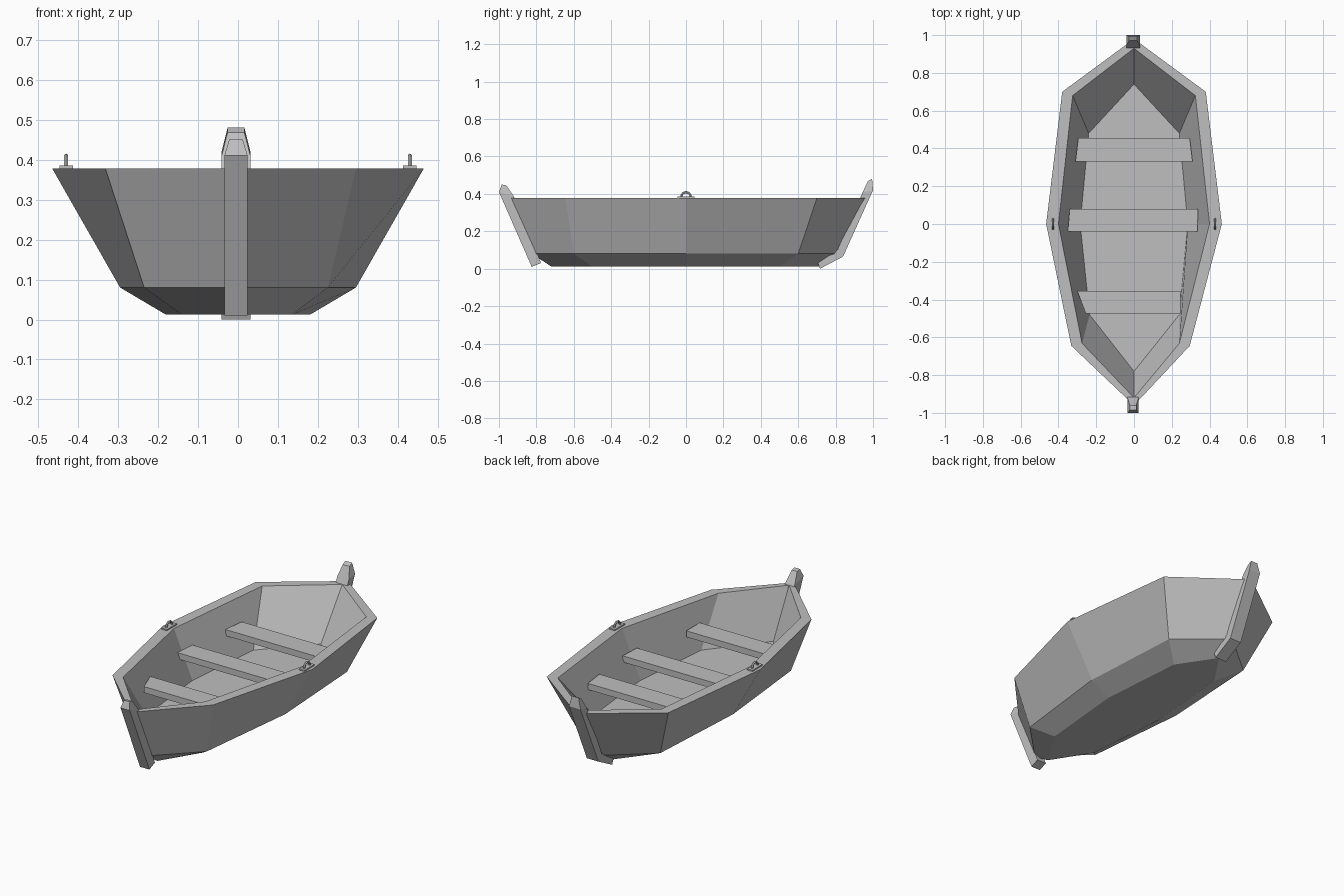
import bpy, math
from mathutils import Vector

cube = bpy.data.objects.get("Cube")
if cube:
    bpy.data.objects.remove(cube, do_unlink=True)

# One grey colour for everything
GREY = (0.52, 0.52, 0.52, 1)
mat = bpy.data.materials.new("weathered grey")
mat.use_nodes = True
mat.diffuse_color = GREY
mat.node_tree.nodes["Principled BSDF"].inputs["Base Color"].default_value = GREY


def loft(name, rings):
    """Skin a list of equal-length closed rings and cap both ends."""
    n = len(rings[0])
    verts = [v for ring in rings for v in ring]
    faces = []
    for r in range(len(rings) - 1):
        a, b = r * n, (r + 1) * n
        for i in range(n):
            j = (i + 1) % n
            faces.append((a + i, a + j, b + j, b + i))
    faces.append(tuple(reversed(range(n))))
    faces.append(tuple(range(len(verts) - n, len(verts))))
    mesh = bpy.data.meshes.new(name)
    mesh.from_pydata(verts, [], faces)
    mesh.materials.append(mat)
    obj = bpy.data.objects.new(name, mesh)
    bpy.context.collection.objects.link(obj)
    return obj


def outline(z, stern, back, mid, front, bow):
    """Eight-sided boat outline; front = (right x, left x, y)."""
    bx, by = back
    fr, fl, fy = front
    return [(0, stern, z), (-bx, by, z), (-mid, 0, z), (fr, fy, z),
            (0, bow, z), (fl, fy, z), (mid, 0, z), (bx, by, z)]


# Hull: bottom, chine, outer rim, inner rim, floor
loft("hull", [
    outline(0.012, 0.71, (0.14, 0.50), 0.18, (-0.14, 0.135, -0.50), -0.72),
    outline(0.08, 0.82, (0.26, 0.60), 0.295, (-0.235, 0.225, -0.60), -0.825),
    outline(0.378, 0.98, (0.38, 0.70), 0.465, (-0.332, 0.295, -0.645), -0.96),
    outline(0.378, 0.93, (0.325, 0.68), 0.40, (-0.275, 0.24, -0.632), -0.92),
    outline(0.115, 0.74, (0.24, 0.48), 0.285, (-0.235, 0.24, -0.48), -0.78),
])


# Bench seats: y range, right end x and left end x at each edge
def seat(name, y0, y1, ends0, ends1, top=0.27, thick=0.035):
    loft(name, [[(ends0[0], y0, z), (ends0[1], y0, z),
                 (ends1[1], y1, z), (ends1[0], y1, z)] for z in (top - thick, top)])


seat("front_seat", -0.475, -0.355, (-0.255, 0.247), (-0.30, 0.247))
seat("middle_seat", -0.04, 0.08, (-0.35, 0.335), (-0.34, 0.34))
seat("rear_seat", 0.33, 0.455, (-0.31, 0.31), (-0.295, 0.295))


# Posts: sections of outer (y, z), inner (y, z), half width
def post(name, sections, cx=-0.005):
    loft(name, [[(cx - w, *o), (cx + w, *o), (cx + w, *i), (cx - w, *i)]
                for o, i, w in sections])


post("bow_post", [
    ((-0.825, 0.01), (-0.775, 0.03), 0.029),
    ((-1.0, 0.41), (-0.92, 0.385), 0.029),
    ((-0.985, 0.45), (-0.96, 0.445), 0.017),
])
post("stern_post", [
    ((0.717, 0.0), (0.705, 0.03), 0.036),
    ((0.84, 0.065), (0.81, 0.10), 0.036),
    ((1.0, 0.42), (0.945, 0.41), 0.036),
    ((0.995, 0.48), (0.972, 0.468), 0.021),
])

# Oarlocks: a small plate with an arched loop on each gunwale
for side, sx in (("right", -1), ("left", 1)):
    cx = sx * 0.43
    loft(side + "_oarlock_plate",
         [[(cx - 0.017, -0.045, z), (cx + 0.017, -0.045, z),
           (cx + 0.017, 0.045, z), (cx - 0.017, 0.045, z)] for z in (0.376, 0.385)])
    rings = []
    for k in range(9):
        a = math.pi * k / 8
        d = Vector((0, math.cos(a), math.sin(a)))
        c = Vector((cx, 0, 0.384)) + 0.025 * d
        rings.append([c + 0.006 * (math.cos(t) * d + math.sin(t) * Vector((1, 0, 0)))
                      for t in (math.tau * s / 6 for s in range(6))])
    loft(side + "_oarlock_loop", rings)

# Consistent outward normals
import bmesh
for obj in bpy.context.collection.objects:
    if obj.type == 'MESH' and mat.name in obj.data.materials:
        bm = bmesh.new()
        bm.from_mesh(obj.data)
        bmesh.ops.recalc_face_normals(bm, faces=bm.faces)
        bm.to_mesh(obj.data)
        bm.free()
